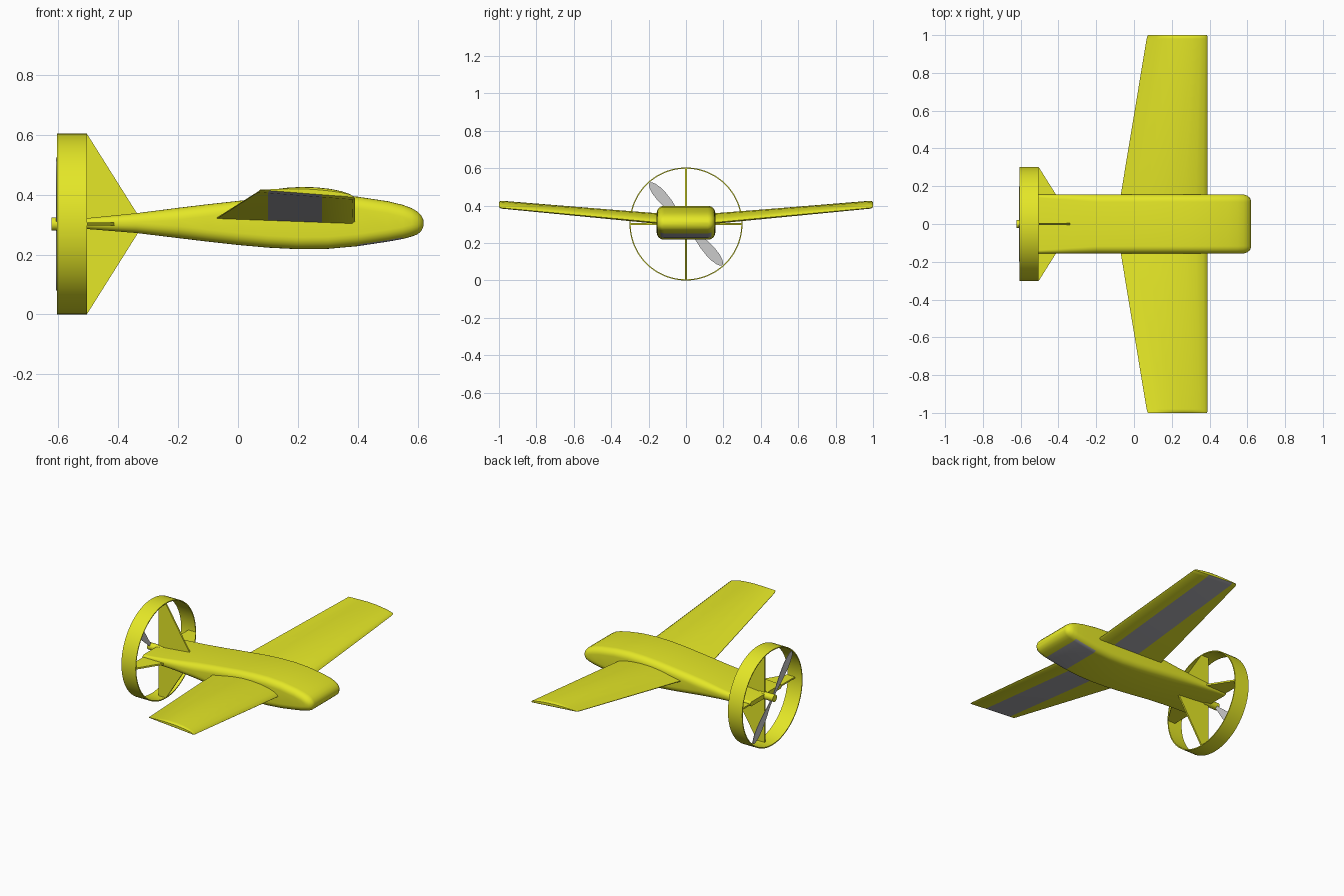
import bpy, bmesh
from math import sin, cos, pi, radians, atan2
from mathutils import Vector, Matrix

if "Cube" in bpy.data.objects:
    bpy.data.objects.remove(bpy.data.objects["Cube"])


def material(name, rgb):
    m = bpy.data.materials.new(name)
    m.diffuse_color = (*rgb, 1)
    m.use_nodes = True
    m.node_tree.nodes["Principled BSDF"].inputs["Base Color"].default_value = m.diffuse_color
    return m


YELLOW = material("yellow", (0.78, 0.8, 0.02))
PANEL = material("panel_grey", (0.4, 0.4, 0.43))
AXIS_Z = 0.302  # height of the duct and propeller axis


def loft(name, sections, closed=False, mats=(YELLOW,), angle=35):
    """Skin a row of equal-sized point loops; cap the ends unless closed."""
    bm = bmesh.new()
    rows = [[bm.verts.new(p) for p in s] for s in sections]
    pairs = list(zip(rows, rows[1:])) + ([(rows[-1], rows[0])] if closed else [])
    n = len(rows[0])
    for a, b in pairs:
        for i in range(n):
            j = (i + 1) % n
            bm.faces.new((a[i], a[j], b[j], b[i]))
    if not closed:
        bm.faces.new(rows[0])
        bm.faces.new(rows[-1])
    bmesh.ops.recalc_face_normals(bm, faces=bm.faces)
    me = bpy.data.meshes.new(name)
    bm.to_mesh(me)
    bm.free()
    ob = bpy.data.objects.new(name, me)
    bpy.context.collection.objects.link(ob)
    for m in mats:
        me.materials.append(m)
    bpy.ops.object.select_all(action='DESELECT')
    ob.select_set(True)
    bpy.context.view_layer.objects.active = ob
    bpy.ops.object.shade_smooth_by_angle(angle=radians(angle))
    return ob


def paint_underside(ob, x0, x1, y0=-1):
    """Give the downward faces between two stations the grey panel material."""
    for p in ob.data.polygons:
        if p.normal.z < -0.8 and x0 < p.center.x < x1 and p.center.y > y0:
            p.material_index = 1


# Fuselage: rounded-rectangle sections (x, bottom, top, half width)
def rounded_section(x, zb, zt, w):
    h = (zt - zb) / 2
    r = min(0.04, h * 0.9)
    pts = []
    for k, (sy, sz) in enumerate(((1, 1), (-1, 1), (-1, -1), (1, -1))):
        for i in range(7):
            a = pi / 2 * (k + i / 6)
            pts.append((x, sy * (w - r) + r * cos(a), (zt + zb) / 2 + sz * (h - r) + r * sin(a)))
    return pts


stations = [
    (-0.56, .290, .318, .155), (-0.5, .285, .322, .156), (-0.34, .272, .338, .157),
    (-0.2, .255, .356, .157), (-0.1, .243, .368, .157), (0, .232, .379, .157),
    (0.1, .223, .390, .157), (0.2, .218, .397, .157), (0.3, .219, .399, .157),
    (0.4, .228, .393, .157), (0.5, .243, .378, .157), (0.55, .252, .366, .157),
    (0.58, .260, .355, .156), (0.6, .268, .343, .150), (0.613, .280, .329, .139),
    (0.62, .297, .313, .124)]
fuselage = loft("fuselage", [rounded_section(*s) for s in stations], mats=(YELLOW, PANEL), angle=50)
paint_underside(fuselage, 0.4, 0.55)

# Wings: tapered flat-bottomed airfoil with dihedral, mirrored across y
UPPER = ((0, .08), (.15, .4), (.3, .72), (.45, .93), (.6, 1), (.75, .95),
         (.87, .78), (.95, .55), (.99, .3), (1, .15))
LE = 0.39


def airfoil(y, sx=1, sz=1):
    t = (y - 0.155) / 0.845
    te, zte, zle = -0.07 + 0.14 * t, 0.32 + 0.09 * t, 0.303 + 0.082 * t
    thick = 0.05 - 0.019 * t
    chord = LE - te
    pts = [(f, h) for f, h in UPPER] + [(0.98, 0)]
    pts += [((x - te) / chord, 0) for x in (0.28, 0.1)] + [(0, 0)]
    out = []
    for f, h in pts:
        g = 0.5 + (f - 0.5) * sx
        out.append((te + chord * g, y, zte + (zle - zte) * g + thick * (0.4 + (h - 0.4) * sz)))
    return out


wing = loft("wings", [airfoil(0.1), airfoil(0.155), airfoil(0.98), airfoil(0.993, .99, .85),
                      airfoil(1.0, .97, .5)], mats=(YELLOW, PANEL), angle=40)
paint_underside(wing, 0.1, 0.28, 0.155)
wing.modifiers.new("mirror", 'MIRROR').use_axis = (False, True, False)
wing.modifiers["mirror"].use_mirror_merge = False

# Tail duct: thin revolved band
duct = []
for i in range(72):
    a = 2 * pi * i / 72
    duct.append([(x, r * cos(a), AXIS_Z + r * sin(a)) for x, r in
                 ((-0.605, .302), (-0.505, .302), (-0.505, .296), (-0.605, .296))])
loft("tail_duct", duct, closed=True)

# Four tail fins holding the duct
FIN = ((-0.315, 0), (-0.503, 0.299), (-0.555, 0.299), (-0.555, 0))
for k, name in enumerate(("left_fin", "top_fin", "right_fin", "bottom_fin")):
    turn = Matrix.Translation((0, 0, AXIS_Z)) @ Matrix.Rotation(k * pi / 2, 4, 'X')
    loft(name, [[turn @ Vector((x, r, s)) for x, r in FIN] for s in (-0.005, 0.005)])

# Motor hub
loft("motor_hub", [[(x, .022 * cos(2 * pi * i / 24), AXIS_Z + .022 * sin(2 * pi * i / 24))
                    for i in range(24)] for x in (-0.622, -0.52)])

# Two-bladed propeller: lens-shaped blades (radius, half width)
BLADE = ((0, .008), (.05, .012), (.1, .020), (.15, .027), (.2, .030), (.24, .027),
         (.27, .020), (.287, .011), (.293, .003))
for k in range(2):
    turn = Matrix.Translation((-0.606, 0, AXIS_Z)) @ Matrix.Rotation(atan2(.226, -.2) + k * pi, 4, 'X')
    rows = [[turn @ Vector(p) for p in ((-.0015, r, w), (.0015, r, w), (.0015, r, -w), (-.0015, r, -w))]
            for r, w in BLADE]
    loft("propeller_blade_%d" % (k + 1), rows, mats=())
